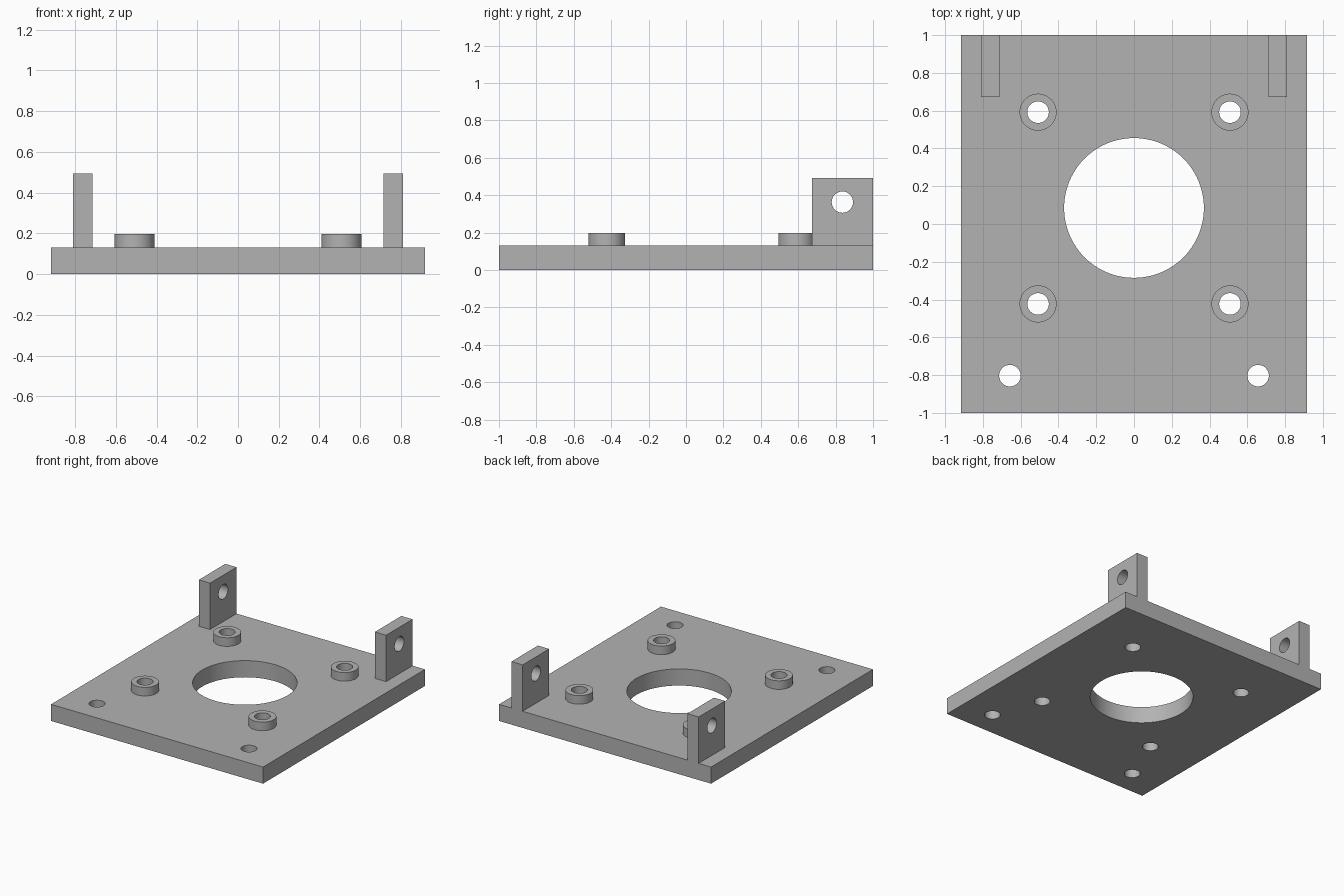
import bpy
import math

if "Cube" in bpy.data.objects:
    bpy.data.objects.remove(bpy.data.objects["Cube"], do_unlink=True)

# Single grey material
grey = bpy.data.materials.new("plain grey")
grey.use_nodes = True
colour = (0.45, 0.45, 0.45, 1)
grey.diffuse_color = colour
grey.node_tree.nodes["Principled BSDF"].inputs["Base Color"].default_value = colour

PLATE_TOP = 0.13
BOLT_R = 0.057


def box(name, low, high):
    centre = [(a + b) / 2 for a, b in zip(low, high)]
    bpy.ops.mesh.primitive_cube_add(size=1, location=centre)
    ob = bpy.context.object
    ob.name = name
    ob.scale = [b - a for a, b in zip(low, high)]
    bpy.ops.object.transform_apply(location=True, rotation=False, scale=True)
    ob.data.materials.append(grey)
    return ob


def cylinder(name, centre, radius, depth, rotation=(0, 0, 0), sides=48):
    bpy.ops.mesh.primitive_cylinder_add(vertices=sides, radius=radius, depth=depth,
                                        location=centre, rotation=rotation)
    ob = bpy.context.object
    ob.name = name
    ob.data.materials.append(grey)
    return ob


def drill(ob, cutters):
    for cutter in cutters:
        mod = ob.modifiers.new("hole", "BOOLEAN")
        mod.operation = "DIFFERENCE"
        mod.solver = "EXACT"
        mod.object = cutter
        bpy.ops.object.select_all(action="DESELECT")
        bpy.context.view_layer.objects.active = ob
        ob.select_set(True)
        bpy.ops.object.modifier_apply(modifier=mod.name)
        bpy.data.objects.remove(cutter, do_unlink=True)
    bpy.ops.object.shade_smooth_by_angle(angle=math.radians(30))


# Base plate with the central bore, boss holes and front mounting holes
boss_spots = [(s * 0.508, y) for s in (-1, 1) for y in (-0.423, 0.592)]
mount_spots = [(s * 0.657, -0.803) for s in (-1, 1)]
plate = box("base_plate", (-0.917, -1, 0), (0.917, 1, PLATE_TOP))
cutters = [cylinder("bore_cutter", (0, 0.085, 0), 0.37, 1, sides=96)]
cutters += [cylinder("bolt_cutter", (x, y, 0), BOLT_R, 1)
            for x, y in boss_spots + mount_spots]
drill(plate, cutters)

# Raised bosses around the bore
BOSS_TOP = 0.197
for x, y in boss_spots:
    side = "left" if x > 0 else "right"
    end = "back" if y > 0 else "front"
    boss = cylinder(f"boss_{end}_{side}", (x, y, (PLATE_TOP + BOSS_TOP) / 2),
                    0.098, BOSS_TOP - PLATE_TOP)
    drill(boss, [cylinder("boss_cutter", (x, y, 0), BOLT_R, 1)])

# Upright hinge tabs at the back corners, each with a cross hole
for s, side in ((1, "left"), (-1, "right")):
    inner, outer = sorted((s * 0.713, s * 0.81))
    tab = box(f"hinge_tab_{side}", (inner, 0.673, PLATE_TOP), (outer, 1, 0.493))
    drill(tab, [cylinder("pin_cutter", (s * 0.76, 0.836, 0.363), BOLT_R, 1,
                         rotation=(0, math.pi / 2, 0))])
